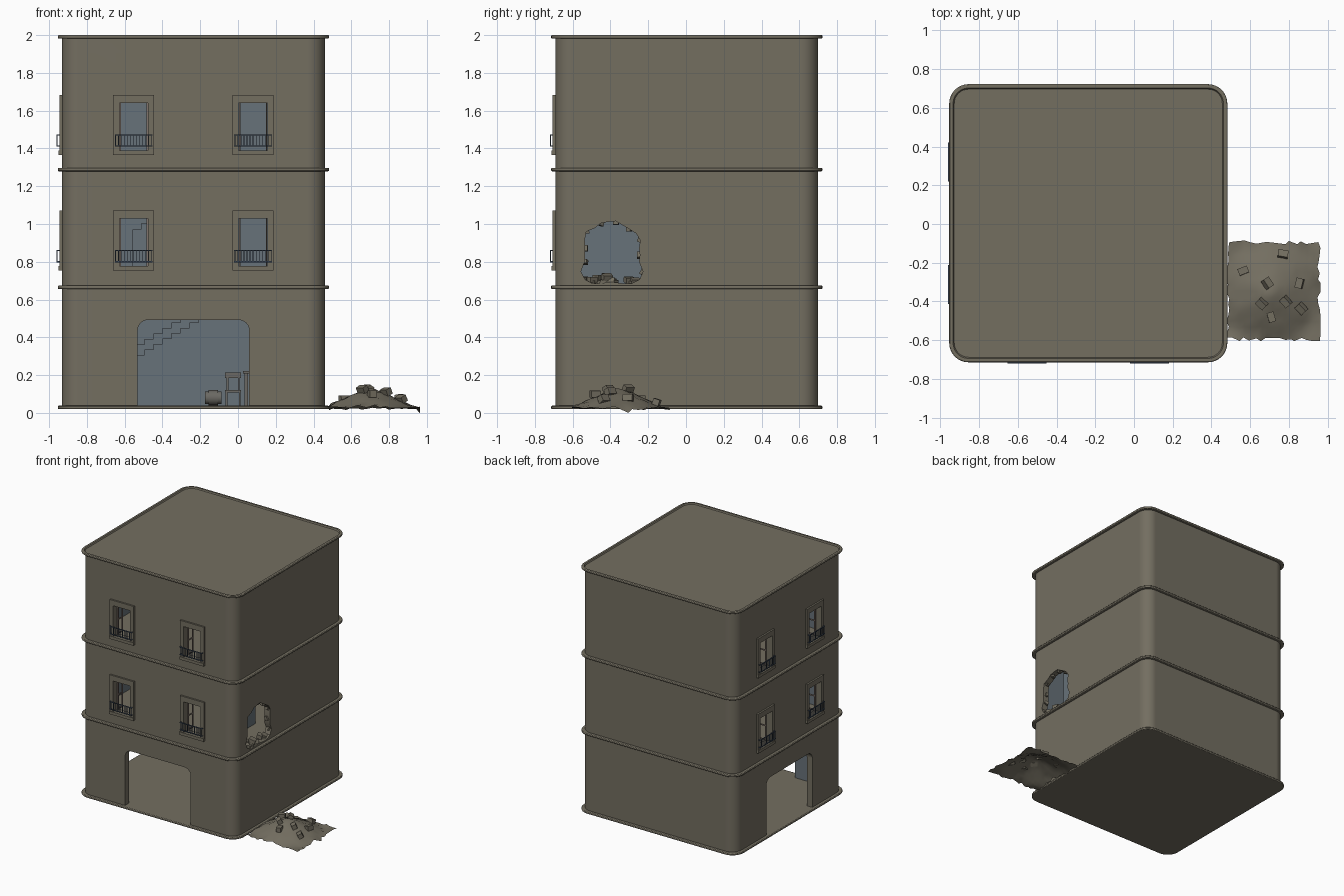
import bpy, bmesh, math, random
from mathutils import Matrix, Vector

random.seed(4)
cube = bpy.data.objects.get("Cube")
if cube:
    bpy.data.objects.remove(cube, do_unlink=True)


def material(name, rgb):
    m = bpy.data.materials.new(name)
    m.use_nodes = True
    m.diffuse_color = (*rgb, 1)
    node = next(n for n in m.node_tree.nodes if n.type == 'BSDF_PRINCIPLED')
    node.inputs["Base Color"].default_value = (*rgb, 1)
    return m


STONE = material("brown stone", (0.172, 0.156, 0.118))
PLASTER = material("blue grey plaster", (0.137, 0.168, 0.192))
IRON = material("dark blue iron", (0.05, 0.075, 0.115))
TIMBER = material("faded timber", (0.22, 0.175, 0.15))
FURNITURE = material("grey brown furniture", (0.145, 0.14, 0.125))

# The building is modelled round its own centre, then shifted
CENTRE = Vector((-0.236, 0.004, 0))
SHIFT = Matrix.Translation(CENTRE)
FRONT = Matrix.Identity(4)
LEFT = Matrix.Rotation(-math.pi / 2, 4, 'Z')
RIGHT = Matrix.Rotation(math.pi / 2, 4, 'Z')
UPRIGHT = Matrix.Rotation(math.pi / 2, 4, 'X')
HALF, INNER, LEDGE = 0.696, 0.646, 0.718


def finish(name, bm, mat=None, matrix=FRONT, smooth=False):
    bmesh.ops.recalc_face_normals(bm, faces=bm.faces)
    bm.transform(SHIFT @ matrix)
    mesh = bpy.data.meshes.new(name)
    bm.to_mesh(mesh)
    bm.free()
    ob = bpy.data.objects.new(name, mesh)
    bpy.context.collection.objects.link(ob)
    if mat:
        mesh.materials.append(mat)
    if smooth:
        smooth_edges(ob)
    return ob


def smooth_edges(ob):
    bpy.ops.object.select_all(action='DESELECT')
    ob.select_set(True)
    bpy.context.view_layer.objects.active = ob
    bpy.ops.object.shade_smooth_by_angle(angle=math.radians(35))


def add_box(bm, centre, size, turn=FRONT):
    m = Matrix.Translation(centre) @ turn @ Matrix.Diagonal((*size, 1))
    bmesh.ops.create_cube(bm, size=1, matrix=m)


def boxes(name, parts, mat, matrix=FRONT):
    bm = bmesh.new()
    for centre, size in parts:
        add_box(bm, centre, size)
    return finish(name, bm, mat, matrix)


def prism(points, low, high):
    bm = bmesh.new()
    a = [bm.verts.new((x, y, low)) for x, y in points]
    b = [bm.verts.new((x, y, high)) for x, y in points]
    bm.faces.new(a[::-1])
    bm.faces.new(b)
    for i in range(len(a)):
        j = (i + 1) % len(a)
        bm.faces.new((a[i], a[j], b[j], b[i]))
    bm.normal_update()
    return bm


def arc(cx, cy, r, start, steps=8):
    angles = [math.radians(start + 90 * i / steps) for i in range(steps + 1)]
    return [(cx + r * math.cos(t), cy + r * math.sin(t)) for t in angles]


def rounded_square(half, r):
    c = half - r
    return (arc(c, c, r, 0) + arc(-c, c, r, 90)
            + arc(-c, -c, r, 180) + arc(c, -c, r, 270))


def random_turn():
    return (Matrix.Rotation(random.uniform(0, 3), 4, 'Z')
            @ Matrix.Rotation(random.uniform(-0.6, 0.6), 4, 'X'))


# Openings cut from the walls
WINDOWS = [(x, z) for x in (-0.316, 0.316) for z in (0.778, 1.39)]
cutters = [finish("hollow", prism(rounded_square(INNER, 0.03), -0.1, 2.1))]
door = [(-0.295, 0), (0.295, 0)] + arc(0.24, 0.437, 0.055, 0) + arc(-0.24, 0.437, 0.055, 90)
for side in (FRONT, LEFT):
    cutters.append(finish("door_cut", prism(door, 0.6, 0.8), None, side @ UPRIGHT))
    for x, z in WINDOWS:
        cutters.append(boxes("window_cut", [((x, -0.7, z + 0.125), (0.153, 0.2, 0.25))], None, side))

# Jagged hole in the right wall
hole = []
for i in range(26):
    t = math.tau * i / 26
    c, s = math.cos(t), math.sin(t)
    r = (abs(c / 0.155) ** 4 + abs(s / 0.15) ** 4) ** (-1 / 4) * random.uniform(0.9, 1.1)
    arch = 0.02 * max(0, s) * (1 - abs(c))
    hole.append((-0.395 + r * c, max(0.685, 0.835 + r * s + arch)))
cutters.append(finish("hole_cut", prism(hole, 0.6, 0.8), None, RIGHT @ UPRIGHT))

# Walls: solid block minus the cutters, plastered inside
walls = finish("walls", prism(rounded_square(HALF, 0.09), 0.03, 1.985))
for c in cutters:
    c.hide_render = True
    mod = walls.modifiers.new("cut", 'BOOLEAN')
    mod.operation, mod.solver, mod.object = 'DIFFERENCE', 'EXACT', c
bpy.context.view_layer.update()
deps = bpy.context.evaluated_depsgraph_get()
mesh = bpy.data.meshes.new_from_object(walls.evaluated_get(deps))
walls.modifiers.clear()
walls.data = mesh
for c in cutters:
    bpy.data.objects.remove(c, do_unlink=True)
mesh.materials.clear()
mesh.materials.append(STONE)
mesh.materials.append(PLASTER)
for f in mesh.polygons:
    place = f.center - CENTRE
    inside = max(abs(place.x), abs(place.y)) < INNER + 0.006
    f.material_index = 1 if inside else 0
smooth_edges(walls)
weighted = walls.modifiers.new("even shading", 'WEIGHTED_NORMAL')
weighted.keep_sharp = True

# Floors whose edges show as ledges, and the roof with a shallow rim
for name, z in (("ground_floor", 0.02), ("first_floor", 0.656), ("second_floor", 1.279), ("roof", 1.982)):
    bm = prism(rounded_square(LEDGE, 0.1), z, z + 0.018)
    if name == "roof":
        bm.faces.ensure_lookup_table()
        top = bm.faces[1]
        bmesh.ops.inset_region(bm, faces=[top], thickness=0.02)
        bmesh.ops.inset_region(bm, faces=[top], thickness=0.006)
        bmesh.ops.translate(bm, verts=top.verts, vec=(0, 0, -0.009))
    slab = finish(name, bm, STONE, smooth=True)
    bevel = slab.modifiers.new("round edge", 'BEVEL')
    bevel.width, bevel.segments, bevel.limit_method = 0.005, 2, 'ANGLE'
    bevel.angle_limit = math.radians(60)

# Windows: stone surround, sill, iron rail and opened casements
for side, label in ((FRONT, "front"), (LEFT, "left")):
    for x, z in WINDOWS:
        frame = [((x + s * 0.0925, -0.7, z + 0.1345), (0.032, 0.02, 0.317)) for s in (-1, 1)]
        frame.append((Vector((x, -0.7, z + 0.2715)), (0.153, 0.02, 0.043)))
        frame.append((Vector((x, -0.702, z - 0.012)), (0.217, 0.026, 0.024)))
        boxes(label + "_window_surround", frame, STONE, side)

        rail = [((x, -0.722, z + h), (0.2, 0.006, 0.006)) for h in (0.022, 0.082)]
        rail += [((x - 0.096 + 0.016 * i, -0.722, z + 0.052), (0.004, 0.004, 0.06)) for i in range(13)]
        rail += [((x + s * 0.097, -0.711, z + h), (0.005, 0.024, 0.006))
                 for s in (-1, 1) for h in (0.022, 0.082)]
        boxes(label + "_window_rail", rail, IRON, side)

        leaves = []
        for s in (-1, 1):
            edge = x + s * 0.071
            leaves += [((edge, y, z + 0.125), (0.007, 0.01, 0.25)) for y in (-0.655, -0.6)]
            leaves += [((edge, -0.627, z + h), (0.006, 0.05, 0.01)) for h in (0.006, 0.12, 0.244)]
        boxes(label + "_window_casements", leaves, TIMBER, side)

# Stairs along the back wall, one flight per storey
steps = [((-0.62 + 0.048 * i, 0.55, 0.13 + 0.029 * i), (0.048, 0.18, 0.06)) for i in range(18)]
boxes("lower_stairs", steps, PLASTER)
steps = []
for i in range(10):
    height = 0.3 + 0.032 * i
    steps.append(((-0.3 + 0.045 * i, 0.55, 0.67 + height / 2), (0.045, 0.18, height)))
boxes("upper_stairs", steps, PLASTER)

# Inner partition beside the broken wall
boxes("partition", [((0.445, -0.34, 0.97), (0.02, 0.5, 0.62))], PLASTER)

# Broken masonry round the hole, kept within the wall
bm = bmesh.new()
for y, z in hole[::2]:
    add_box(bm, (0.668, y, z), (0.03, random.uniform(0.015, 0.03), random.uniform(0.02, 0.04)), random_turn())
for i in range(16):
    spot = (random.uniform(0.6, 0.665), random.uniform(-0.54, -0.25), random.uniform(0.685, 0.72))
    add_box(bm, spot, (0.05, 0.04, 0.03), random_turn())
finish("broken_masonry", bm, STONE)


# Rubble mound outside
def mound_height(x, y):
    u, v = abs(x - 0.935) / 0.25, abs(y + 0.365) / 0.25
    r = (u ** 2.2 + v ** 2.2) ** (1 / 2.2)
    return 0.024 + 0.108 * max(0, 1 - r ** 1.15)


bm = bmesh.new()
bmesh.ops.create_grid(bm, x_segments=16, y_segments=16, size=0.5)
for v in bm.verts:
    ragged = 0.01 if max(abs(v.co.x), abs(v.co.y)) > 0.49 else 0.004
    x = 0.955 + v.co.x * 0.47 + random.uniform(-ragged, ragged)
    y = -0.349 + v.co.y * 0.5 + random.uniform(-ragged, ragged)
    v.co = (x, y, mound_height(x, y) + random.uniform(-ragged, ragged))
min(bm.verts, key=lambda v: v.co.z).co.z = 0
mound = finish("rubble_mound", bm, STONE)
for f in mound.data.polygons:
    f.use_smooth = True

# Loose blocks on the mound
bm = bmesh.new()
for x, y in ((0.8, -0.245), (1.005, -0.16), (0.925, -0.31), (1.09, -0.31),
             (0.895, -0.415), (1.02, -0.405), (0.945, -0.485), (1.1, -0.44)):
    add_box(bm, (x, y, mound_height(x, y) + 0.014), (0.052, 0.036, 0.036), random_turn())
finish("rubble_blocks", bm, STONE)

# Furniture in the hall: barrel on its side, chair and post
bm = bmesh.new()
lying = Matrix.Translation((0.105, 0.3, 0.08)) @ Matrix.Rotation(math.pi / 2, 4, 'Y')
for depth, r in ((0.085, 0.034), (0.05, 0.04)):
    bmesh.ops.create_cone(bm, cap_ends=True, segments=16, radius1=r, radius2=r, depth=depth, matrix=lying)
finish("barrel", bm, FURNITURE, smooth=True)
chair = [((0.21 + sx * 0.035, 0.3 + sy * 0.035, 0.075), (0.01, 0.01, 0.08)) for sx in (-1, 1) for sy in (-1, 1)]
chair += [((0.21, 0.3, 0.115), (0.085, 0.085, 0.012)), ((0.21, 0.335, 0.2), (0.085, 0.01, 0.03))]
chair += [((0.21 + s * 0.03, 0.335, 0.16), (0.01, 0.01, 0.09)) for s in (-1, 1)]
boxes("chair", chair, FURNITURE)
post = [((0.28, 0.3, 0.125), (0.02, 0.03, 0.18)), ((0.28, 0.3, 0.215), (0.035, 0.05, 0.012))]
boxes("post", post, FURNITURE)
